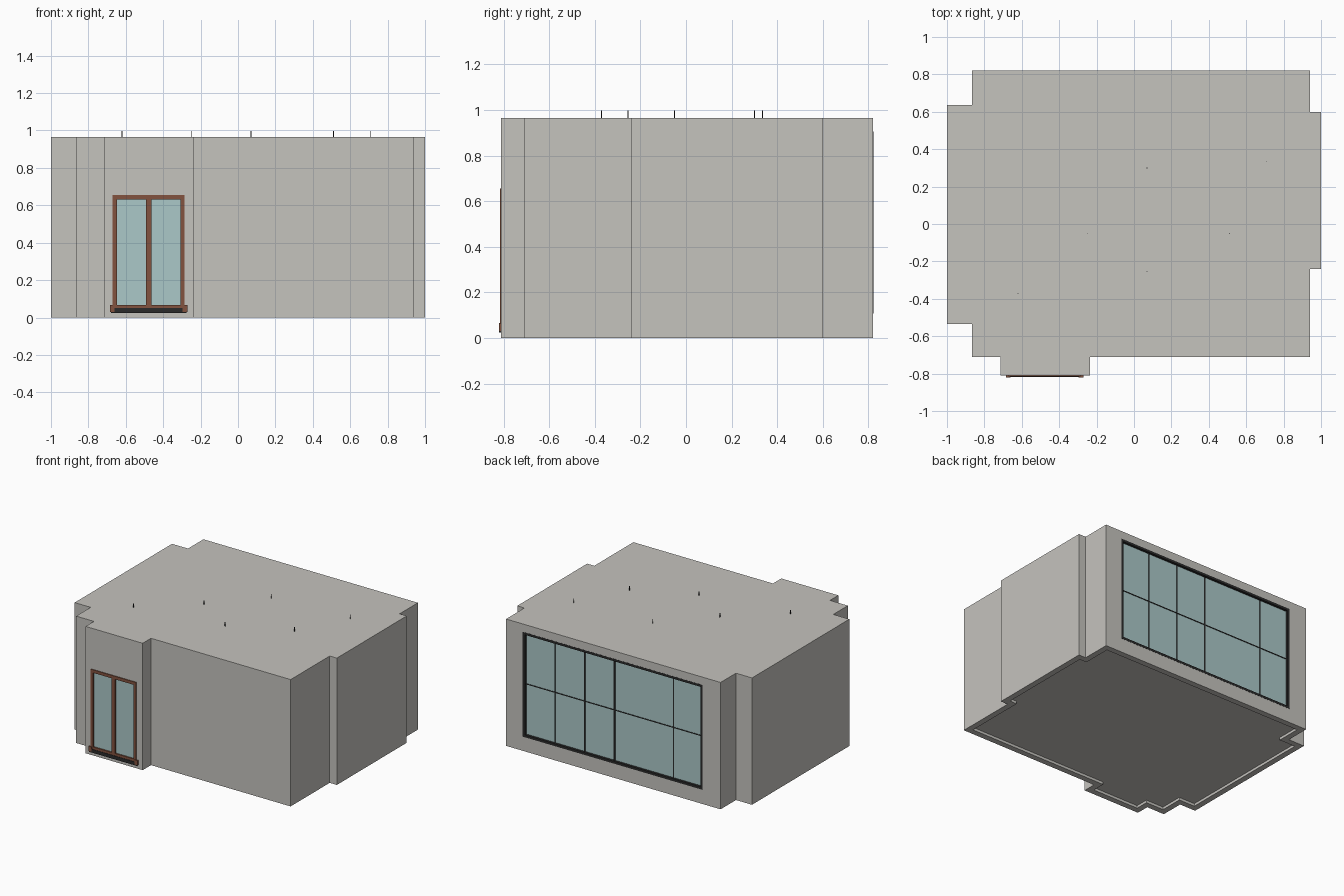
import bpy, bmesh

if "Cube" in bpy.data.objects:
    bpy.data.objects.remove(bpy.data.objects["Cube"])


def srgb(*c):
    return [(v / 255 / 12.92 if v < 10 else ((v / 255 + 0.055) / 1.055) ** 2.4) for v in c] + [1.0]


def material(name, *rgb):
    m = bpy.data.materials.new(name)
    m.diffuse_color = srgb(*rgb)
    m.use_nodes = True
    m.node_tree.nodes["Principled BSDF"].inputs["Base Color"].default_value = m.diffuse_color
    return m


WALL = material("warm_grey_plaster", 197, 195, 190)
GLASS = material("pale_teal_glass", 171, 200, 200)
WOOD = material("brown_wood", 130, 82, 62)
DARK = material("dark_metal", 42, 42, 42)


def add_object(name, bm, mat):
    bmesh.ops.recalc_face_normals(bm, faces=bm.faces)
    me = bpy.data.meshes.new(name)
    bm.to_mesh(me)
    bm.free()
    ob = bpy.data.objects.new(name, me)
    bpy.context.collection.objects.link(ob)
    me.materials.append(mat)
    return ob


def boxes(name, mat, *bounds):
    """One object from (x0, x1, y0, y1, z0, z1) boxes."""
    bm = bmesh.new()
    for x0, x1, y0, y1, z0, z1 in bounds:
        vs = bmesh.ops.create_cube(bm, size=1)["verts"]
        for v in vs:
            v.co = (x0 if v.co.x < 0 else x1, y0 if v.co.y < 0 else y1, z0 if v.co.z < 0 else z1)
    return add_object(name, bm, mat)


def prism(name, mat, outline, z0, z1):
    bm = bmesh.new()
    face = bm.faces.new([bm.verts.new((x, y, z0)) for x, y in outline])
    new = bmesh.ops.extrude_face_region(bm, geom=[face])["geom"]
    for v in new:
        if isinstance(v, bmesh.types.BMVert):
            v.co.z = z1
    return add_object(name, bm, mat)


def inset(outline, t):
    """Shift every edge of a clockwise right-angled outline inwards by t."""
    result = []
    for i, (x, y) in enumerate(outline):
        px, py = outline[i - 1]
        nx, ny = outline[(i + 1) % len(outline)]
        for ax, ay in ((x - px, y - py), (nx - x, ny - y)):
            length = abs(ax) + abs(ay)
            x, y = x + t * ay / length, y - t * ax / length
        result.append((x, y))
    return result


def cut(target, cutter):
    mod = target.modifiers.new("cut", "BOOLEAN")
    mod.operation, mod.solver, mod.object = "DIFFERENCE", "EXACT", cutter
    bpy.context.view_layer.objects.active = target
    bpy.ops.object.modifier_apply(modifier=mod.name)
    bpy.data.objects.remove(cutter)


# Room shell: stepped footprint, hollow inside
FOOT = [(-0.865, 0.82), (0.94, 0.82), (0.94, 0.6), (1, 0.6), (1, -0.24), (0.94, -0.24),
        (0.94, -0.71), (-0.235, -0.71), (-0.235, -0.81), (-0.715, -0.81), (-0.715, -0.71),
        (-0.865, -0.71), (-0.865, -0.535), (-1, -0.535), (-1, 0.635), (-0.865, 0.635)]
H = 0.965
inner = inset(FOOT, 0.045)
walls = prism("room_walls", WALL, FOOT, 0, H)
cut(walls, prism("cavity", WALL, inner, -0.1, H - 0.04))

# Window and door openings
WX0, WX1, WZ0, WZ1 = -0.715, 0.8, 0.108, 0.905
DX0, DX1, DZ0, DZ1 = -0.67, -0.285, 0.045, 0.655
cut(walls, boxes("window_hole", WALL, (WX0, WX1, 0.7, 0.9, WZ0, WZ1)))
cut(walls, boxes("door_hole", WALL, (DX0, DX1, -0.9, -0.74, DZ0, DZ1)))

# Floor slab, set slightly above the wall base
prism("floor", WALL, inner, 0.02, 0.04)


def frame(name, mat, x0, x1, y0, y1, z0, z1, w, *extra):
    return boxes(name, mat, (x0, x0 + w, y0, y1, z0, z1), (x1 - w, x1, y0, y1, z0, z1),
                 (x0 + w, x1 - w, y0, y1, z0, z0 + w), (x0 + w, x1 - w, y0, y1, z1 - w, z1), *extra)


# Back window with thin glazing bars
frame("window_frame", DARK, WX0, WX1, 0.78, 0.821, WZ0, WZ1, 0.018)
boxes("window_glass", GLASS, (WX0, WX1, 0.795, 0.803, WZ0, WZ1))
bars = [(x - w, x + w, 0.795, 0.808, WZ0, WZ1)
        for x, w in ((0.54, 0.003), (0.288, 0.003), (0.038, 0.006), (-0.46, 0.003))]
boxes("window_bars", DARK, (WX0, WX1, 0.795, 0.807, 0.505, 0.511), *bars)

# Front double door
mid = (DX0 + DX1) / 2
frame("door_frame", WOOD, DX0, DX1, -0.816, -0.77, DZ0, DZ1, 0.023,
      (mid - 0.015, mid + 0.015, -0.8155, -0.77, DZ0, DZ1 - 0.01))
boxes("door_glass", GLASS, (DX0, DX1, -0.806, -0.798, DZ0, DZ1))

# Door sill with wooden end blocks
boxes("door_sill", DARK, (-0.68, -0.275, -0.819, -0.79, 0.024, 0.05))
boxes("sill_ends", WOOD, *[(x - 0.013, x + 0.013, -0.82, -0.79, 0.03, 0.066) for x in (-0.672, -0.283)])

# Thin hanging cords poking through the roof
cords = [(-0.25, -0.05), (0.51, -0.05), (0.71, 0.335), (-0.62, -0.37), (0.07, -0.255), (0.07, 0.3)]
boxes("ceiling_cords", DARK,
      *[(x - 0.002, x + 0.002, y - 0.002, y + 0.002, 0.9, 0.997) for x, y in cords])
